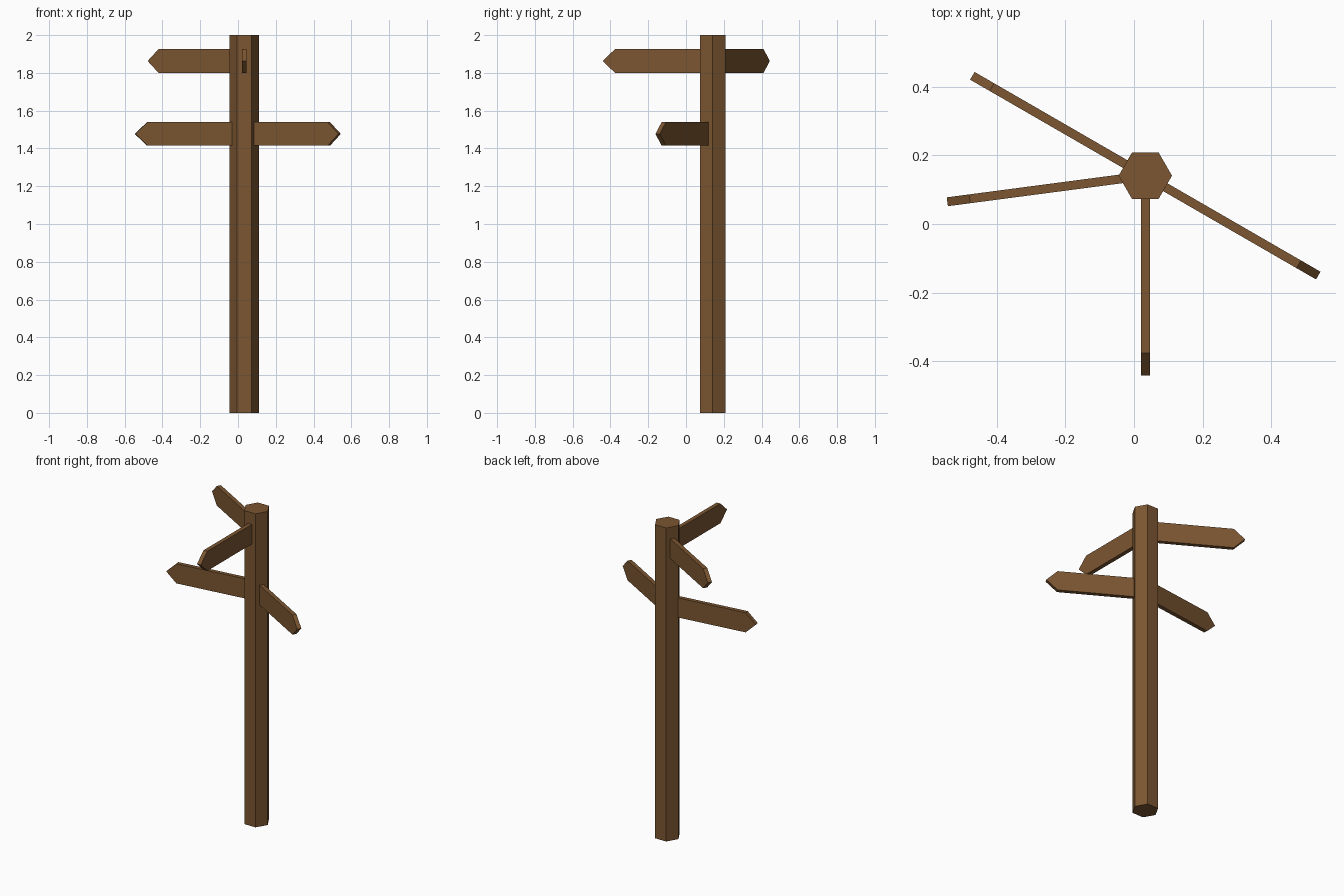
import bpy, bmesh
from math import radians
from mathutils import Matrix, Vector

old = bpy.data.objects.get("Cube")
if old:
    bpy.data.objects.remove(old, do_unlink=True)

wood = bpy.data.materials.new("brown_wood")
wood.use_nodes = True
colour = (0.2, 0.093, 0.031, 1)
wood.diffuse_color = colour
wood.node_tree.nodes["Principled BSDF"].inputs["Base Color"].default_value = colour

AXIS = Vector((0.033, 0.141, 0))
LENGTH, POINT, HALF_HEIGHT, THICK = 0.583, 0.066, 0.0625, 0.026


def finish(name, bm, matrix):
    bmesh.ops.transform(bm, matrix=matrix, verts=bm.verts)
    bmesh.ops.recalc_face_normals(bm, faces=bm.faces)
    mesh = bpy.data.meshes.new(name)
    bm.to_mesh(mesh)
    bm.free()
    mesh.materials.append(wood)
    obj = bpy.data.objects.new(name, mesh)
    bpy.context.collection.objects.link(obj)


# Hexagonal post with corners on the x axis
bm = bmesh.new()
bmesh.ops.create_cone(bm, cap_ends=True, segments=6, radius1=0.078, radius2=0.078,
                      depth=2, matrix=Matrix.Rotation(radians(90), 4, "Z"))
for v in bm.verts:
    v.co.z += 1
finish("post", bm, Matrix.Translation(AXIS))


# Pointed board reaching out from the post axis
def sign(name, angle, height):
    bm = bmesh.new()
    outline = [(0, -HALF_HEIGHT), (LENGTH - POINT, -HALF_HEIGHT), (LENGTH, 0),
               (LENGTH - POINT, HALF_HEIGHT), (0, HALF_HEIGHT)]
    face = bm.faces.new([bm.verts.new((x, -THICK / 2, z)) for x, z in outline])
    side = bmesh.ops.extrude_face_region(bm, geom=[face])["geom"]
    moved = [v for v in side if isinstance(v, bmesh.types.BMVert)]
    bmesh.ops.translate(bm, vec=(0, THICK, 0), verts=moved)
    place = Matrix.Translation(AXIS + Vector((0, 0, height)))
    finish(name, bm, place @ Matrix.Rotation(radians(angle), 4, "Z"))


sign("upper_front_sign", -90, 1.863)
sign("upper_back_sign", 150, 1.863)
sign("lower_right_sign", 187.5, 1.477)
sign("lower_left_sign", -30, 1.477)
